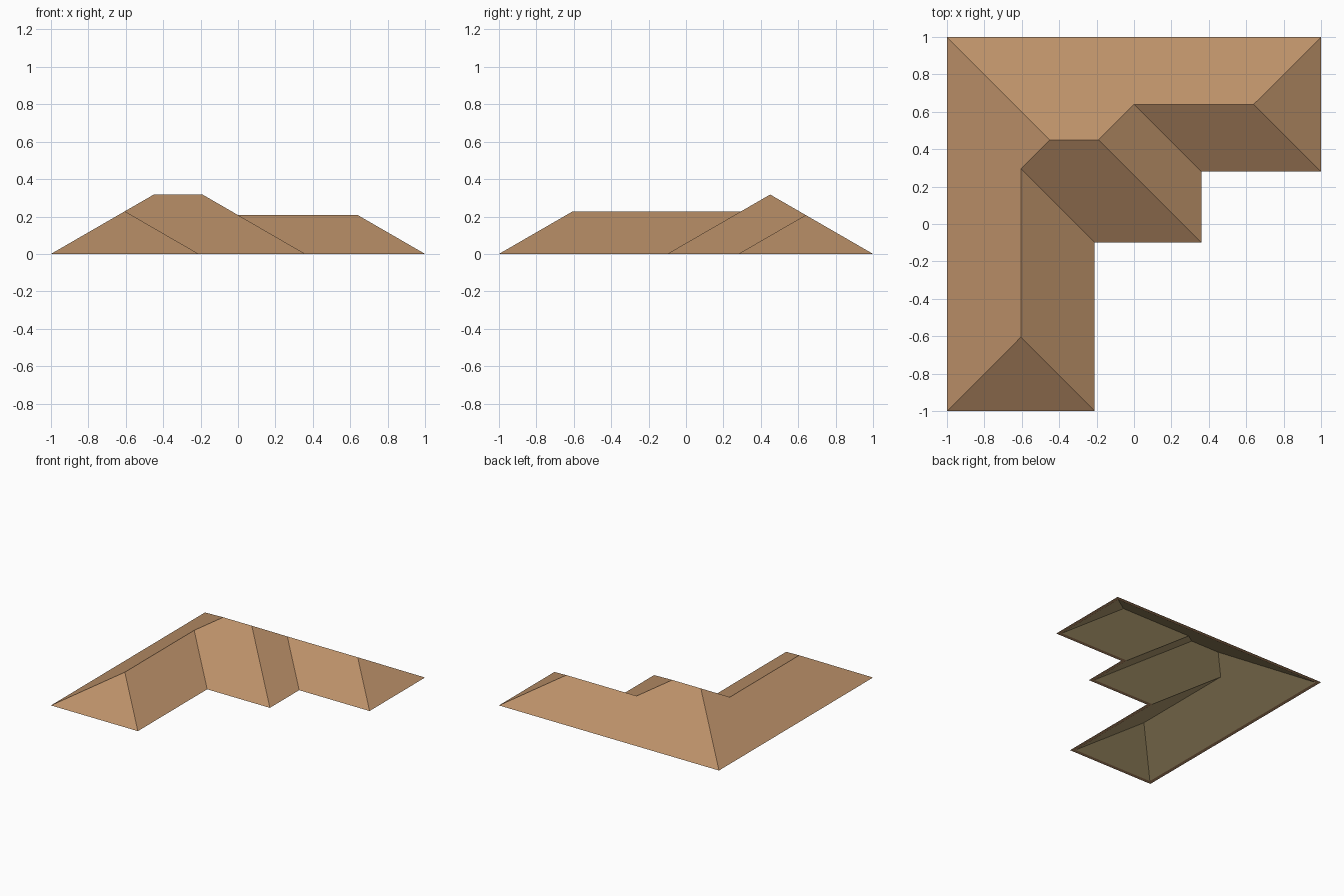
import bpy, bmesh, math
from mathutils import Vector

if "Cube" in bpy.data.objects:
    bpy.data.objects.remove(bpy.data.objects["Cube"])

PITCH = math.tan(math.radians(30))
LIP = 0.03          # width of the flat strip under the eaves


def material(name, rgb):
    m = bpy.data.materials.new(name)
    m.diffuse_color = (*rgb, 1)
    m.use_nodes = True
    m.node_tree.nodes["Principled BSDF"].inputs["Base Color"].default_value = m.diffuse_color
    return m


tile_brown = material("tile brown", (0.50, 0.28, 0.14))
lining_tan = material("lining tan", (0.46, 0.35, 0.17))

# Eave outline, counter-clockwise from the front left corner
eaves = [Vector(p) for p in [(-1, -1), (-0.21, -1), (-0.21, -0.10), (0.36, -0.10),
                             (0.36, 0.28), (1, 0.28), (1, 1), (-1, 1)]]
# Ridge points: x, y, distance from the eaves
ridge = [(-0.605, -0.605, 0.395), (-0.605, 0.295, 0.395), (-0.45, 0.45, 0.55),
         (-0.19, 0.45, 0.55), (0.0, 0.64, 0.36), (0.64, 0.64, 0.36)]
# Ridge points that close the slope above each eave
slopes = [[0], [1, 0], [3, 2, 1], [4, 3], [5, 4], [5], [2, 3, 4, 5], [0, 1, 2]]
N = len(eaves)


def inset(width):
    """Eave outline moved inwards with mitred corners."""
    out = []
    for i, p in enumerate(eaves):
        a = (p - eaves[i - 1]).normalized()
        b = (eaves[(i + 1) % N] - p).normalized()
        out.append(p + width * Vector((-a.y - b.y, a.x + b.x)))
    return out


def make(name, bm, mat):
    mesh = bpy.data.meshes.new(name)
    bm.to_mesh(mesh)
    bm.free()
    mesh.materials.append(mat)
    bpy.context.collection.objects.link(bpy.data.objects.new(name, mesh))


def roof_shell(name, width, mat, flip):
    """Hipped shell over the outline, inset by width and lowered to match."""
    bm = bmesh.new()
    low = [bm.verts.new((p.x, p.y, 0)) for p in inset(width)]
    top = [bm.verts.new((x, y, (h - width) * PITCH)) for x, y, h in ridge]
    for i, s in enumerate(slopes):
        loop = [low[i], low[(i + 1) % N]] + [top[k] for k in s]
        bm.faces.new(loop[::-1] if flip else loop)
    make(name, bm, mat)


# Outer slopes and the lining beneath them
roof_shell("roof_slopes", 0, tile_brown, False)
roof_shell("roof_lining", LIP, lining_tan, True)

# Flat strip joining the two at the eaves
bm = bmesh.new()
outer, inner = ([bm.verts.new((p.x, p.y, 0)) for p in inset(w)] for w in (0, LIP))
for i in range(N):
    j = (i + 1) % N
    bm.faces.new((outer[j], outer[i], inner[i], inner[j]))
make("eave_strip", bm, tile_brown)
